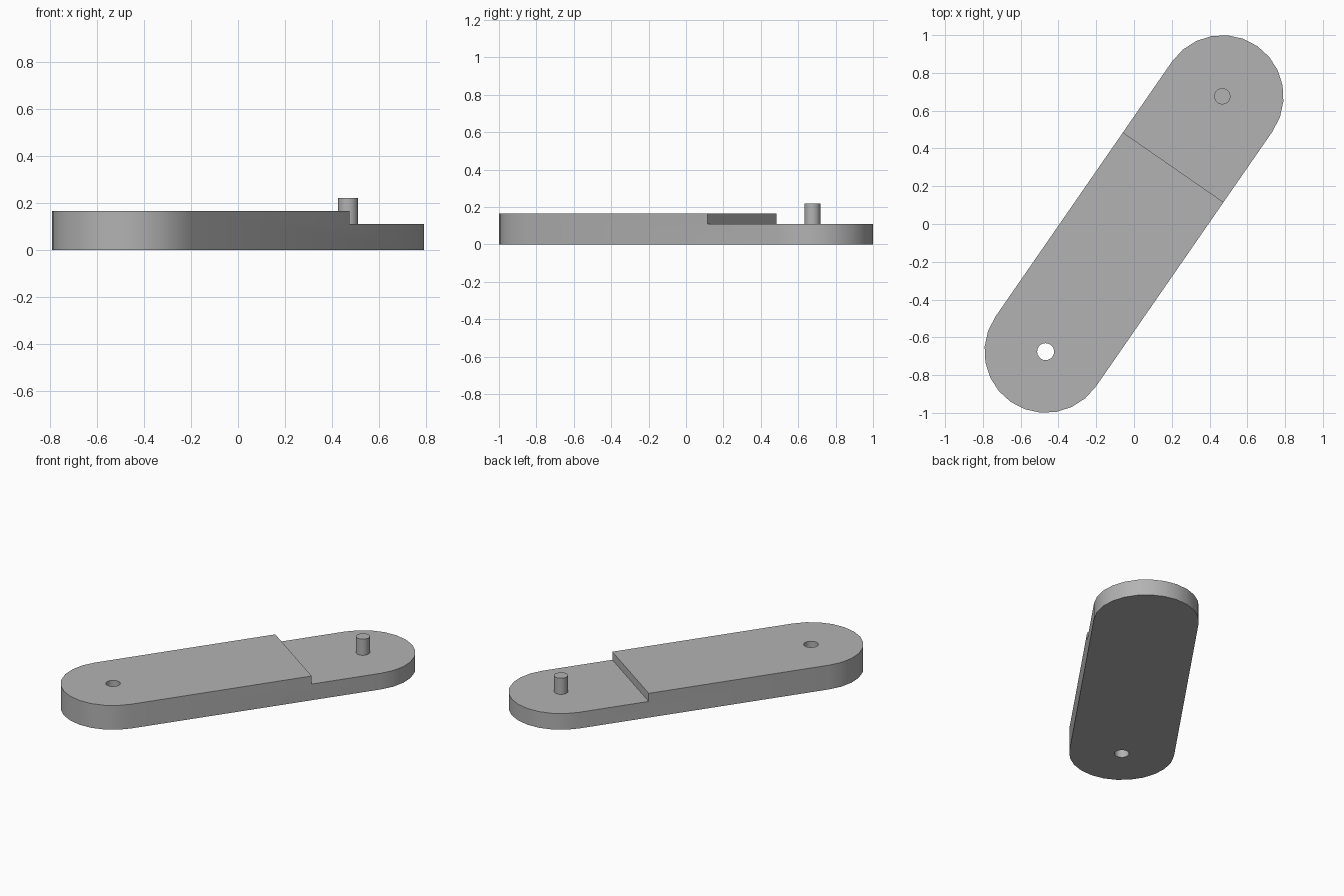
import bpy, bmesh, math

cube = bpy.data.objects.get("Cube")
if cube:
    bpy.data.objects.remove(cube, do_unlink=True)

ANGLE = math.atan2(1.352, 0.936)   # direction of the bar on the ground plane
HALF = 0.822                       # centre to each end pivot
RADIUS = 0.324
THICK, THIN, PIN_TOP = 0.165, 0.11, 0.22
STEP = 0.365                       # where the bar drops to its thin end
ARC = 12

grey = bpy.data.materials.new("plain grey")
grey.use_nodes = True
grey.diffuse_color = (0.45, 0.45, 0.45, 1)
grey.node_tree.nodes["Principled BSDF"].inputs["Base Color"].default_value = (0.45, 0.45, 0.45, 1)


def prism(name, outline, z0, z1):
    """Extrude a counter-clockwise outline, laid along the bar's own axis."""
    bm = bmesh.new()
    base = bm.faces.new([bm.verts.new((x, y, z0)) for x, y in outline])
    top = bmesh.ops.extrude_face_region(bm, geom=[base])["geom"]
    verts = [v for v in top if isinstance(v, bmesh.types.BMVert)]
    bmesh.ops.translate(bm, verts=verts, vec=(0, 0, z1 - z0))
    bmesh.ops.recalc_face_normals(bm, faces=bm.faces)
    mesh = bpy.data.meshes.new(name)
    bm.to_mesh(mesh)
    bm.free()
    obj = bpy.data.objects.new(name, mesh)
    obj.rotation_euler.z = ANGLE
    obj.data.materials.append(grey)
    bpy.context.collection.objects.link(obj)
    return obj


def arc(cx, radius, start, sweep, count):
    return [(cx + radius * math.cos(start + sweep * i / count),
             radius * math.sin(start + sweep * i / count)) for i in range(count)]


def activate(obj):
    bpy.ops.object.select_all(action='DESELECT')
    obj.select_set(True)
    bpy.context.view_layer.objects.active = obj


def cut(obj, cutter):
    mod = obj.modifiers.new("cut", 'BOOLEAN')
    mod.operation, mod.solver, mod.object = 'DIFFERENCE', 'EXACT', cutter
    cutter.hide_render = True
    activate(obj)
    bpy.ops.object.modifier_apply(modifier=mod.name)
    bpy.data.objects.remove(cutter, do_unlink=True)


# Round-ended bar
right_end = arc(HALF, RADIUS, -math.pi / 2, math.pi, ARC) + [(HALF, RADIUS)]
left_end = [(-x, -y) for x, y in right_end]
bar = prism("link_bar", right_end + left_end, 0, THICK)

# Lowered end and pivot hole
cut(bar, prism("step_cutter", [(STEP, -1), (2, -1), (2, 1), (STEP, 1)], THIN, 1))
cut(bar, prism("hole_cutter", arc(-HALF, 0.045, 0, math.tau, 20), -0.1, 1))

# Pivot pin
pin = prism("pivot_pin", arc(HALF, 0.043, 0, math.tau, 20), THIN, PIN_TOP)

for part in (bar, pin):
    activate(part)
    bpy.ops.object.shade_smooth_by_angle(angle=math.radians(30))
